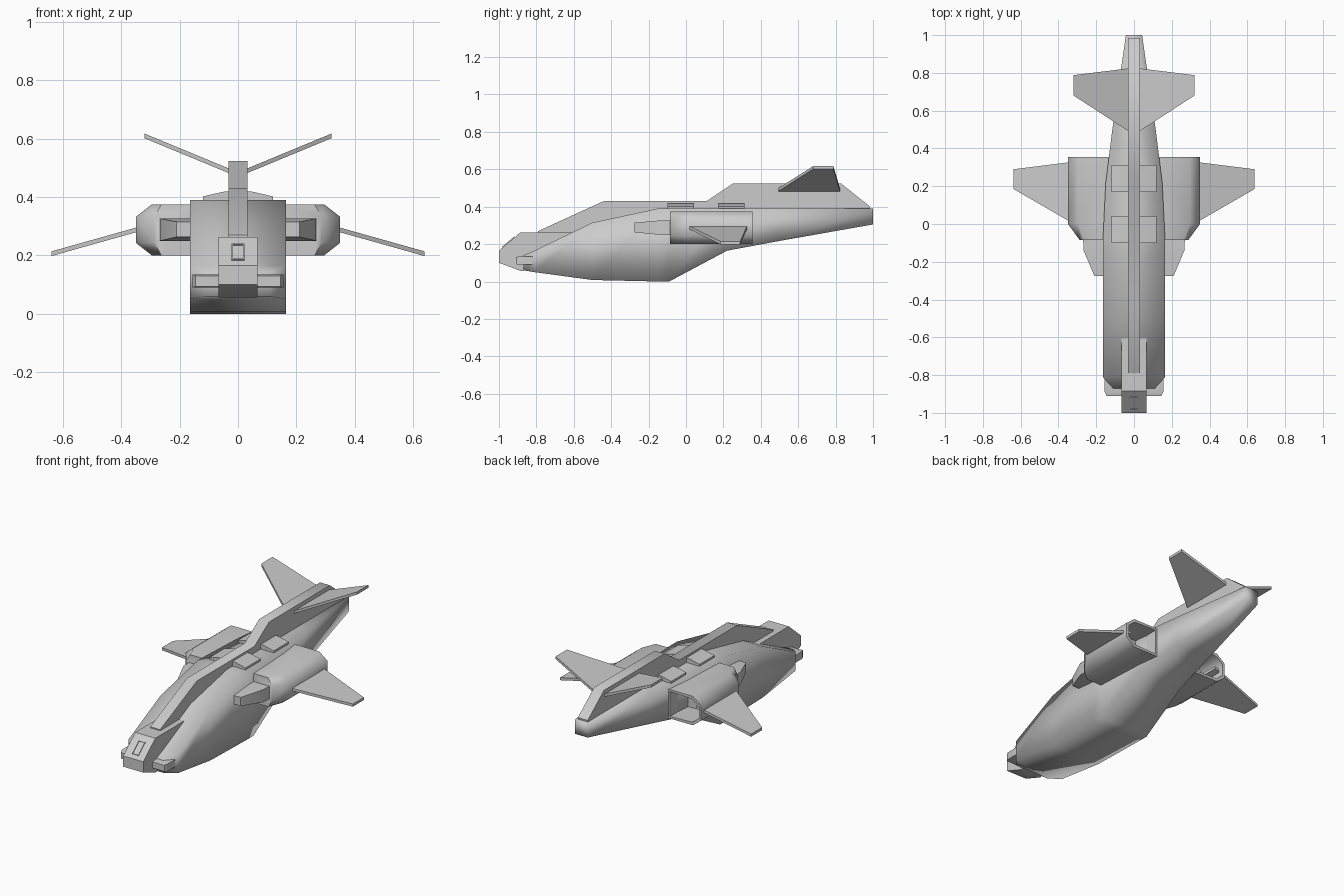
import bpy, bmesh, math

if "Cube" in bpy.data.objects:
    bpy.data.objects.remove(bpy.data.objects["Cube"])


def loft(name, rings, mirror=False, angle=40, recess=None):
    """Skin closed rings of 3D points, cap both ends; recess = (which cap, inset, depth vector)."""
    bm = bmesh.new()
    vs = [[bm.verts.new(p) for p in r] for r in rings]
    n = len(rings[0])
    for a, b in zip(vs, vs[1:]):
        for i in range(n):
            j = (i + 1) % n
            bm.faces.new((a[i], a[j], b[j], b[i]))
    caps = [bm.faces.new(vs[0]), bm.faces.new(vs[-1])]
    bmesh.ops.recalc_face_normals(bm, faces=bm.faces[:])
    if recess:
        which, inset, move = recess
        face = caps[which]
        bmesh.ops.inset_region(bm, faces=[face], thickness=inset)
        new = bmesh.ops.extrude_discrete_faces(bm, faces=[face])["faces"]
        bmesh.ops.translate(bm, vec=move, verts=new[0].verts[:])
    me = bpy.data.meshes.new(name)
    bm.to_mesh(me)
    bm.free()
    ob = bpy.data.objects.new(name, me)
    bpy.context.collection.objects.link(ob)
    if mirror:
        ob.modifiers.new("mirror", 'MIRROR')
    bpy.ops.object.select_all(action='DESELECT')
    ob.select_set(True)
    bpy.context.view_layer.objects.active = ob
    bpy.ops.object.shade_smooth_by_angle(angle=math.radians(angle))
    return ob


def rect(y, x0, x1, z0, z1):
    return [(x0, y, z0), (x1, y, z0), (x1, y, z1), (x0, y, z1)]


def slab(name, profile, half):
    """Side profile (y, z) extruded across x."""
    return loft(name, [[(s, y, z) for y, z in profile] for s in (-half, half)])


def fin(name, root, tip, thick):
    """Tapered blade; root and tip are (x, z, y_front, y_back)."""
    rings = []
    for x, z, y0, y1 in (root, tip):
        rings.append([(x, y0, z - thick), (x, y1, z - thick), (x, y1, z + thick), (x, y0, z + thick)])
    return loft(name, rings, mirror=True)


# Main hull: y, half width, bottom, top
hull = [(-0.87, 0.11, 0.06, 0.14), (-0.81, 0.165, 0.05, 0.165), (-0.50, 0.165, 0.008, 0.315),
        (-0.15, 0.165, 0.0, 0.39), (-0.09, 0.165, 0.0, 0.39), (0.22, 0.15, 0.165, 0.39),
        (0.50, 0.115, 0.217, 0.39), (1.0, 0.043, 0.305, 0.39)]
loft("hull", [rect(y, -w, w, b, t) for y, w, b, t in hull], angle=100)

# Raised spine along the back
slab("spine", [(-0.79, 0.15), (-0.79, 0.27), (-0.44, 0.43), (0.11, 0.43), (0.25, 0.523),
               (0.83, 0.523), (0.985, 0.40), (0.98, 0.36), (0.3, 0.3), (-0.3, 0.2)], 0.033)

# Nose block with a small window recess on its sloping face
slab("nose", [(-1.0, 0.10), (-1.0, 0.165), (-0.885, 0.263), (-0.6, 0.263), (-0.6, 0.12), (-0.88, 0.055)], 0.067)
loft("nose_window", [[(s * 0.022, y - 0.003, z + 0.004) for s, y, z in
                      ((-1, -0.98, 0.182), (1, -0.98, 0.182), (1, -0.915, 0.237), (-1, -0.915, 0.237))],
                     [(s * 0.022, y, z) for s, y, z in
                      ((-1, -0.97, 0.17), (1, -0.97, 0.17), (1, -0.905, 0.225), (-1, -0.905, 0.225))]],
     recess=(0, 0.006, (0, 0.006, -0.007)))

# Cheek pods beside the nose
loft("cheek_pods", [rect(-0.91, -0.145, 0.145, 0.093, 0.13), rect(-0.89, -0.155, 0.155, 0.09, 0.135),
                    rect(-0.80, -0.155, 0.155, 0.09, 0.135)])


# Engine nacelles with hollow exhausts
def nacelle_ring(y, outer, chamfer, inner=0.13):
    c = outer - chamfer
    return [(inner, y, 0.2), (c, y, 0.2), (outer, y, 0.243), (outer, y, 0.332), (c, y, 0.375), (inner, y, 0.375)]


loft("nacelle", [nacelle_ring(-0.085, 0.287, 0.025), nacelle_ring(0.0, 0.35, 0.055),
                 nacelle_ring(0.355, 0.35, 0.055)], mirror=True, angle=60,
     recess=(1, 0.018, (0, -0.16, 0)))

# Intakes ahead of the nacelles
loft("intake", [rect(-0.275, 0.12, 0.21, 0.263, 0.315), rect(-0.14, 0.12, 0.267, 0.25, 0.326),
                rect(-0.06, 0.12, 0.27, 0.25, 0.326)], mirror=True)

# Drooping wings and raised tail fins
fin("wing", (0.30, 0.301, -0.01, 0.332), (0.638, 0.206, 0.185, 0.29), 0.008)
fin("tail_fin", (0.02, 0.485, 0.485, 0.825), (0.32, 0.609, 0.68, 0.788), 0.008)

# Roof hatches straddling the spine
for i, y in enumerate((-0.10, 0.17)):
    loft("roof_hatch_%d" % (i + 1),
         [[(-0.12, v, 0.38), (0.12, v, 0.38), (0.12, v, 0.402), (0.05, v, 0.418),
           (-0.05, v, 0.418), (-0.12, v, 0.402)] for v in (y, y + 0.143)])
